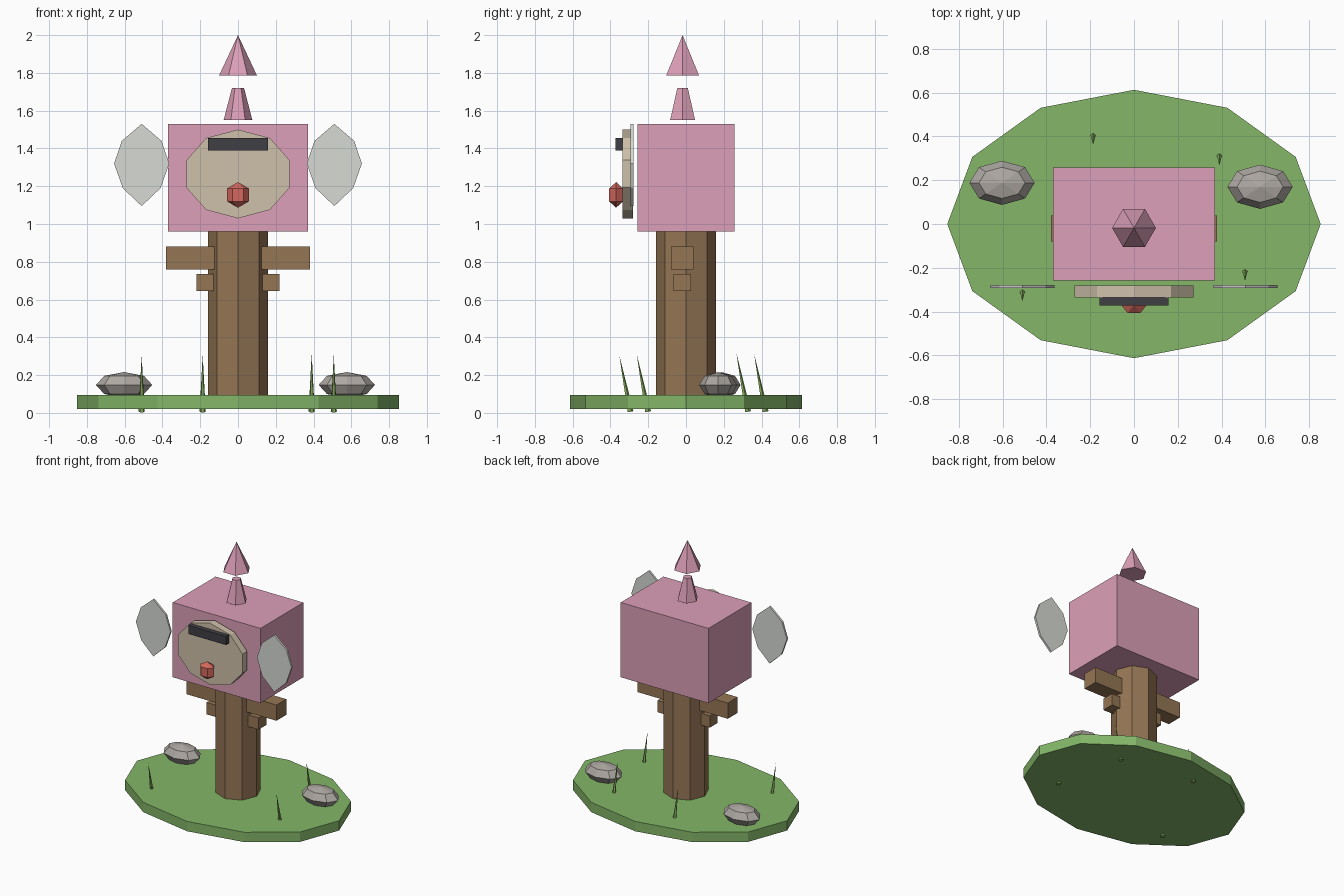
import bpy, bmesh
from math import cos, sin, pi, radians
from mathutils import Matrix

if "Cube" in bpy.data.objects:
    bpy.data.objects.remove(bpy.data.objects["Cube"])


def material(name, r, g, b):
    m = bpy.data.materials.new(name)
    m.diffuse_color = (r, g, b, 1)
    m.use_nodes = True
    m.node_tree.nodes["Principled BSDF"].inputs["Base Color"].default_value = m.diffuse_color
    return m


GREEN = material("grass_green", 0.23, 0.47, 0.14)
BLADE = material("blade_green", 0.22, 0.40, 0.10)
WOOD = material("wood", 0.30, 0.18, 0.09)
PINK = material("pink", 0.72, 0.35, 0.48)
CREAM = material("cream", 0.62, 0.53, 0.40)
BLACK = material("charcoal", 0.05, 0.05, 0.06)
RED = material("red", 0.66, 0.14, 0.11)
STONE = material("stone", 0.42, 0.39, 0.36)
WING = material("pale_grey", 0.68, 0.70, 0.66)


def finish(name, bm, mat):
    bmesh.ops.recalc_face_normals(bm, faces=bm.faces)
    me = bpy.data.meshes.new(name)
    bm.to_mesh(me)
    bm.free()
    me.materials.append(mat)
    ob = bpy.data.objects.new(name, me)
    bpy.context.collection.objects.link(ob)
    return ob


def box(name, lo, hi, mat):
    size = [b - a for a, b in zip(lo, hi)]
    mid = [(a + b) / 2 for a, b in zip(lo, hi)]
    bm = bmesh.new()
    bmesh.ops.create_cube(bm, size=1, matrix=Matrix.Translation(mid) @ Matrix.Diagonal((*size, 1)))
    return finish(name, bm, mat)


def prism(name, pts, lo, hi, mat, axis="Z"):
    """Extrude a 2D outline along z, or along y for an (x, z) outline."""
    bm = bmesh.new()
    place = (lambda p, d: (p[0], p[1], d)) if axis == "Z" else (lambda p, d: (p[0], d, p[1]))
    face = bm.faces.new([bm.verts.new(place(p, lo)) for p in pts])
    ext = bmesh.ops.extrude_face_region(bm, geom=[face])["geom"]
    vec = (0, 0, hi - lo) if axis == "Z" else (0, hi - lo, 0)
    bmesh.ops.translate(bm, vec=vec, verts=[v for v in ext if isinstance(v, bmesh.types.BMVert)])
    return finish(name, bm, mat)


def ellipse(n, rx, ry, cx=0, cy=0, start=0):
    return [(cx + rx * cos(start + 2 * pi * i / n), cy + ry * sin(start + 2 * pi * i / n)) for i in range(n)]


def cone(name, base, height, r1, r2, sides, mat, tilt=0, spin=0):
    bm = bmesh.new()
    m = (Matrix.Translation(base) @ Matrix.Rotation(tilt, 4, "X")
         @ Matrix.Translation((0, 0, height / 2)) @ Matrix.Rotation(spin, 4, "Z"))
    bmesh.ops.create_cone(bm, cap_ends=True, segments=sides, radius1=r1, radius2=r2, depth=height, matrix=m)
    bmesh.ops.remove_doubles(bm, verts=bm.verts, dist=1e-5)
    return finish(name, bm, mat)


def ball(name, center, radii, segs, rings, mat, spin=0):
    bm = bmesh.new()
    m = Matrix.Translation(center) @ Matrix.Diagonal((*radii, 1)) @ Matrix.Rotation(spin, 4, "Z")
    bmesh.ops.create_uvsphere(bm, u_segments=segs, v_segments=rings, radius=1, matrix=m)
    return finish(name, bm, mat)


# Ground and trunk
prism("ground", ellipse(12, 0.853, 0.613), 0.02, 0.095, GREEN)
prism("trunk", ellipse(8, 0.158, 0.158), 0.06, 0.97, WOOD)

# Head and face
box("head", (-0.37, -0.258, 0.96), (0.37, 0.258, 1.53), PINK)
prism("face_plate", ellipse(10, 0.287, 0.235, 0, 1.265, pi / 2), -0.335, -0.28, CREAM, "Y")
box("brow", (-0.158, -0.372, 1.39), (0.158, -0.336, 1.455), BLACK)
ball("nose", (0, -0.37, 1.154), (0.067, 0.049, 0.068), 6, 3, RED, pi / 6)

# Stacked points above the head (a corner faces front)
cone("crest_lower", (0, -0.018, 1.55), 0.17, 0.076, 0.032, 6, PINK, spin=pi / 6).data
cone("crest_upper", (0, -0.018, 1.787), 0.213, 0.1, 0, 6, PINK, spin=pi / 6)

# Mirrored ears and branch stubs
EAR = [(0, 1.53), (0.105, 1.44), (0.146, 1.32), (0.1, 1.19), (0, 1.095), (-0.1, 1.19), (-0.146, 1.32), (-0.105, 1.44)]
for side, s in (("left", -1), ("right", 1)):
    prism(f"ear_{side}", [(s * 0.51 + x, z) for x, z in EAR], -0.293, -0.278, WING, "Y")
    for part, x0, x1, y, z0, z1 in (("branch", 0.124, 0.38, 0.059, 0.76, 0.88),
                                    ("twig", 0.13, 0.22, 0.047, 0.645, 0.735)):
        xs = sorted((s * x0, s * x1))
        box(f"{part}_{side}", (xs[0], -0.02 - y, z0), (xs[1], -0.02 + y, z1), WOOD)

# Rocks
ball("rock_left", (-0.603, 0.188, 0.148), (0.149, 0.101, 0.068), 8, 4, STONE)
ball("rock_right", (0.576, 0.17, 0.148), (0.149, 0.101, 0.068), 8, 4, STONE)

# Grass blades leaning forward
for i, (x, y, h) in enumerate([(-0.51, -0.295, 0.303), (-0.187, 0.42, 0.308), (0.39, 0.327, 0.315), (0.507, -0.202, 0.306)]):
    cone(f"grass_blade_{i + 1}", (x, y, 0.006), h, 0.017, 0, 5, BLADE, tilt=radians(11))
